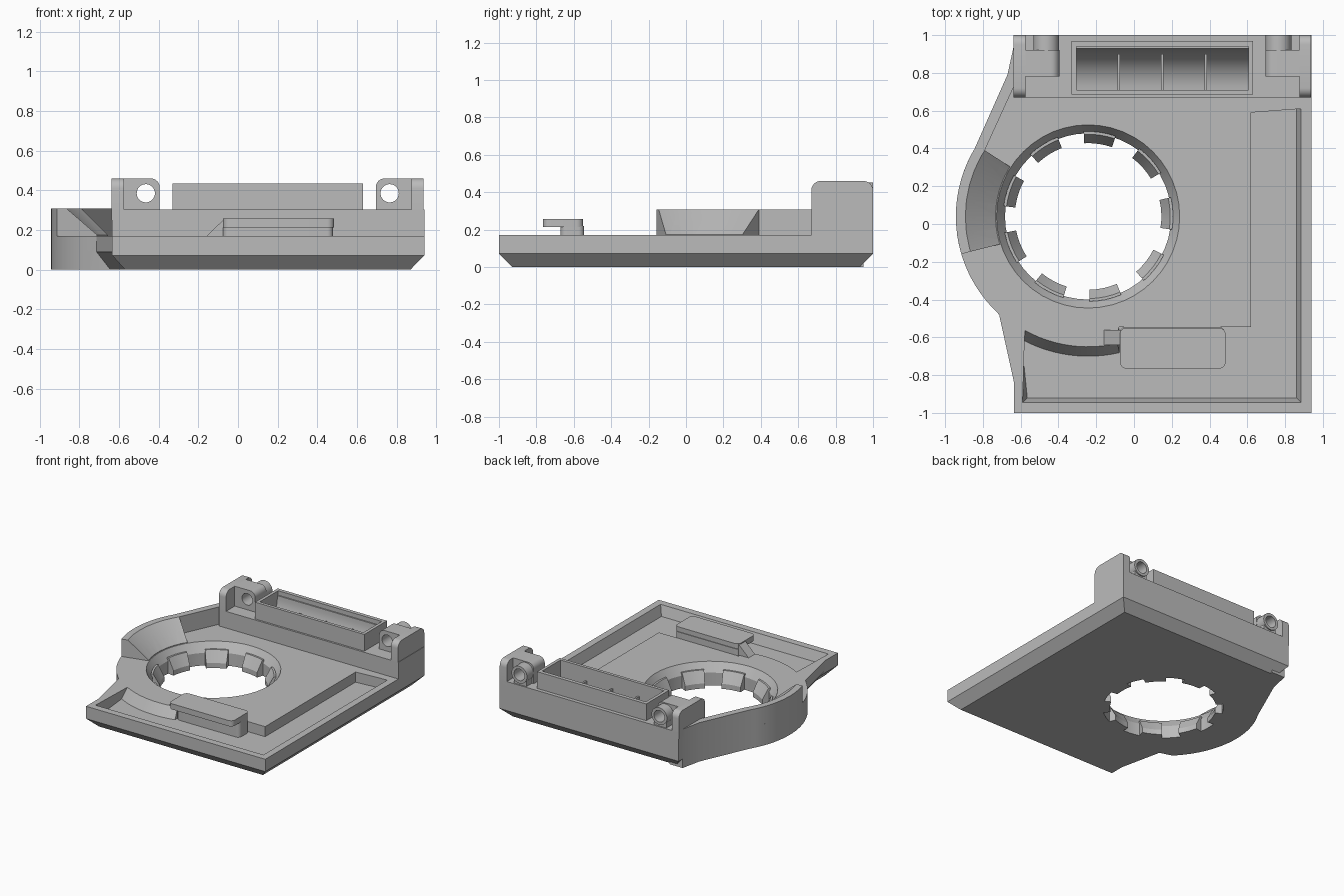
import bpy, bmesh, math

if "Cube" in bpy.data.objects:
    bpy.data.objects.remove(bpy.data.objects["Cube"])

grey = bpy.data.materials.new("plain_grey")
grey.diffuse_color = (0.5, 0.5, 0.5, 1)
grey.use_nodes = True
grey.node_tree.nodes["Principled BSDF"].inputs["Base Color"].default_value = grey.diffuse_color
CX, CY = -0.243, 0.04          # centre of the round opening
MID = 0.15                     # mirror line of the two hinge ears


def loft(name, layers, axis='z', helper=False):
    """Solid through equal-count outlines: layers = [(points, height), ...]"""
    put = {'z': lambda a, b, h: (a, b, h), 'y': lambda a, b, h: (a, h, b),
           'x': lambda a, b, h: (h, a, b)}[axis]
    bm = bmesh.new()
    rings = [[bm.verts.new(put(a, b, h)) for a, b in pts] for pts, h in layers]
    n = len(rings[0])
    for lo, hi in zip(rings, rings[1:]):
        for i in range(n):
            j = (i + 1) % n
            bm.faces.new((lo[i], lo[j], hi[j], hi[i]))
    bm.faces.new(rings[0])
    bm.faces.new(rings[-1])
    bmesh.ops.recalc_face_normals(bm, faces=bm.faces)
    me = bpy.data.meshes.new(name)
    bm.to_mesh(me)
    bm.free()
    me.materials.append(grey)
    ob = bpy.data.objects.new(name, me)
    bpy.context.collection.objects.link(ob)
    ob.hide_render = helper
    return ob


def prism(name, pts, h0, h1, axis='z', helper=False):
    return loft(name, [(pts, h0), (pts, h1)], axis, helper)


def rect(x0, x1, y0, y1):
    return [(x0, y0), (x1, y0), (x1, y1), (x0, y1)]


def arc(cx, cy, r, a0, a1, n, ry=None):
    out = []
    for i in range(n + 1):
        t = math.radians(a0 + (a1 - a0) * i / n)
        out.append((cx + r * math.cos(t), cy + (ry or r) * math.sin(t)))
    return out


def circle(cx, cy, r, n=48):
    return arc(cx, cy, r, 0, 360 - 360 / n, n - 1)


def rounded(x0, x1, y0, y1, r, corners="abcd"):
    """Rectangle with chosen round corners, a = low left, anticlockwise"""
    spec = [("a", x0, y0, 1, 1, 180), ("b", x1, y0, -1, 1, 270),
            ("c", x1, y1, -1, -1, 0), ("d", x0, y1, 1, -1, 90)]
    out = []
    for k, x, y, sx, sy, a in spec:
        out += arc(x + sx * r, y + sy * r, r, a, a + 90, 6) if k in corners else [(x, y)]
    return out


def cut(ob, *cutters):
    for c in cutters:
        m = ob.modifiers.new("cut", 'BOOLEAN')
        m.operation, m.solver, m.object = 'DIFFERENCE', 'EXACT', c
        bpy.context.view_layer.objects.active = ob
        bpy.ops.object.modifier_apply(modifier=m.name)


# base plate with chamfered underside
base = loft("base_plate", [(rect(-0.57, 0.87, -0.93, 0.93), 0),
                           (rect(-0.635, 0.94, -1, 1), 0.072),
                           (rect(-0.635, 0.94, -1, 1), 0.17)])

# side bulge around the opening
side = arc(CX, CY, 0.70, 149, 227.6, 24)
def bulge_outline(s):
    return ([(-0.52, 0.95), (-0.635, 0.95), (-0.67, 0.79)] + side[:-1] +
            [(-0.714 + s, -0.48), (-0.635 + s, -0.84), (-0.605 + s, -0.84),
             (-0.605 + s, -0.6), (-0.52, -0.45)])
bulge = loft("side_bulge", [(bulge_outline(0.07), 0), (bulge_outline(0), 0.09),
                            (bulge_outline(0), 0.17)])

# raised wall on the bulge
wall = prism("side_wall", [(-0.60, 0.95), (-0.635, 0.95), (-0.67, 0.79)] +
             arc(CX, CY, 0.70, 149, 196.5, 16) + arc(CX, CY, 0.49, 197.5, 147.5, 16) +
             [(-0.79, 0.39), (-0.635, 0.73), (-0.60, 0.75)], 0.10, 0.308)

# opening: through hole, lip and funnel above
hole = loft("hole_cutter", [(circle(CX, CY, r), z) for r, z in
            [(0.44, -0.1), (0.44, 0.10), (0.485, 0.17), (0.65, 0.308), (0.66, 0.32)]],
            helper=True)

# L-shaped channel with a bowed inner wall
def channel_outline(i, r):
    return ([(-0.59 + i, -0.945 + i), (0.885 - i, -0.945 + i), (0.885 - i, 0.61),
             (0.62, 0.59), (0.62, -0.545), (-0.08, -0.545)] +
            arc(CX, CY, r, -77, -119 + 20 * i, 12))
channel = loft("channel_cutter", [(channel_outline(0.025, 0.74), 0.09),
               (channel_outline(0, 0.69), 0.17), (channel_outline(0, 0.69), 0.3)], helper=True)
cut(base, hole, channel)
cut(bulge, hole)
cut(wall, hole)

# sloped teeth inside the opening
for k in range(9):
    a = 122 + 40 * k
    def ring_part(r0, r1):
        return arc(CX, CY, r1, a - 11, a + 11, 4) + arc(CX, CY, r0, a + 11, a - 11, 4)
    loft("tooth", [(ring_part(0.388, 0.45), 0.0), (ring_part(0.388, 0.45), 0.04),
                   (ring_part(0.435, 0.45), 0.125)])

# rear block and tray, hollowed with a curved floor
block = prism("rear_block", rect(-0.635, 0.94, 0.67, 1), 0.10, 0.302)
tray = prism("tray", rect(-0.33, 0.63, 0.685, 0.97), 0.25, 0.435)
hollow = prism("tray_cutter", [(0.71, 0.5), (0.94, 0.5), (0.94, 0.40)] +
               arc(0.71, 0.40, 0.22, 0, -90, 14, ry=0.25), -0.305, 0.605, 'x', True)
cut(base, hollow)
cut(block, hollow)
cut(tray, hollow)
for x in (-0.08, 0.15, 0.38):
    prism("tray_divider", [(0.70, 0.14), (0.90, 0.2), (0.90, 0.33), (0.70, 0.33)],
          x - 0.007, x + 0.007, 'x')

# hinge ears
for s in (-1, 1):
    def flip(pts):
        return [(MID + s * x, y) for x, y in pts]
    bore = prism("bore_cutter", flip(circle(0.615, 0.385, 0.046, 32)), 0.6, 1.1, 'y', True)
    prism("ear_plate", rounded(0.67, 1, 0.25, 0.46, 0.05, "cd"),
          MID + s * 0.725, MID + s * 0.787, 'x')
    lug = prism("ear_lug", flip(rounded(0.545, 0.74, 0.28, 0.46, 0.045, "d")), 0.78, 0.92, 'y')
    tube = prism("ear_tube", flip(circle(0.615, 0.385, 0.068, 32)), 0.90, 1, 'y')
    foot = prism("ear_tube_foot", flip(rect(0.56, 0.67, 0.29, 0.345)), 0.90, 0.99, 'y')
    cut(lug, bore)
    cut(tube, bore)
    cut(foot, bore)

# front clip with post and ramp
prism("clip_pad", rounded(-0.075, 0.485, -0.765, -0.55, 0.035), 0.213, 0.258)
prism("clip_post", rounded(-0.075, 0.48, -0.67, -0.545, 0.03), 0.08, 0.22)
prism("clip_ramp", [(-0.16, 0.168), (-0.07, 0.168), (-0.07, 0.255)], -0.64, -0.56, 'y')

# smooth the round surfaces, keep edges sharp
bpy.ops.object.select_all(action='DESELECT')
for ob in bpy.context.collection.objects:
    if not ob.hide_render:
        ob.select_set(True)
        bpy.context.view_layer.objects.active = ob
bpy.ops.object.shade_smooth_by_angle(angle=math.radians(25))
